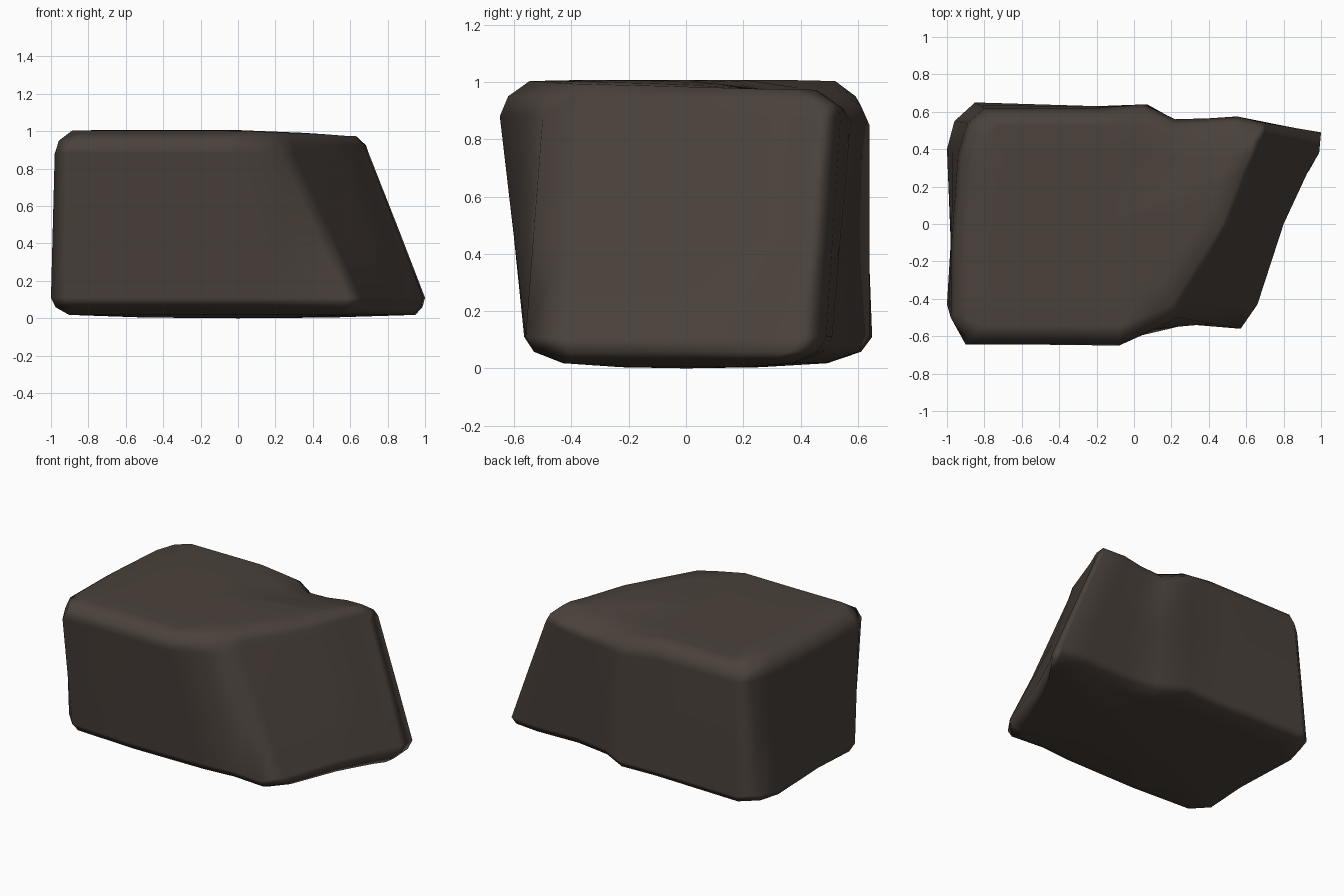
import bpy, bmesh
from mathutils import Vector

if "Cube" in bpy.data.objects:
    bpy.data.objects.remove(bpy.data.objects["Cube"])

# Footprint near the base and near the top, counter-clockwise from front left
LOW = [(-.9, -.54), (-.45, -.565), (.1, -.56), (.33, -.54), (.57, -.56),
       (.66, -.43), (.8, 0), (.93, .28), (.99, .38), (1, .49),
       (.82, .51), (.5, .5), (.25, .54), (.07, .64), (-.2, .63),
       (-.85, .65), (-.96, .55), (-1, .4), (-.98, -.1), (-1, -.43)]
HIGH = [(-.9, -.645), (-.5, -.645), (-.08, -.65), (.12, -.56), (.23, -.5),
        (.3, -.38), (.52, 0), (.64, .33), (.69, .45), (.7, .54),
        (.55, .575), (.4, .565), (.22, .56), (.05, .64), (-.2, .62),
        (-.8, .62), (-.89, .54), (-.94, .38), (-.975, -.1), (-.98, -.5)]
N = len(LOW)


def shrink(pts, kx, ky, cx=0):
    return [Vector((cx + (x - cx) * kx, y * ky)) for x, y in pts]


def blend(t):
    return [Vector(a).lerp(Vector(b), t) for a, b in zip(LOW, HIGH)]


def shaped(p, z):
    """Top falls gently to the right and dips at the back notch."""
    if z < .8:
        return z
    r = ((p[0] - .25) ** 2 + (p[1] - .5) ** 2) ** .5
    fall = .025 * max(0, min(1, p[0] / .6)) if z > .9 else 0
    return z - fall - .07 * max(0, 1 - r / .42)


centre = (-.15, 0)
layers = [
    (shrink(LOW, .5, .4), .004),
    (shrink(LOW, .925, .76, .3), .018),
    (shrink(LOW, .98, .94, .3), .058),
    (LOW, .11),
    (blend(.45), .46),
    (HIGH, .88),
    (shrink(HIGH, .977, .955), .95),
    (shrink(HIGH, .905, .84), 1.003),
    (shrink(HIGH, .74, .62, -.1), 1.006),
    (shrink(HIGH, .44, .33, -.15), 1.006),
]

# Rock body: stacked rings bridged with quads and closed by fans
bm = bmesh.new()
rings = [[bm.verts.new((p[0], p[1], shaped(p, z))) for p in pts]
         for pts, z in layers]
for r0, r1 in zip(rings, rings[1:]):
    for i in range(N):
        j = (i + 1) % N
        bm.faces.new((r0[i], r0[j], r1[j], r1[i]))
base = bm.verts.new((0, 0, 0))
cap = bm.verts.new((*centre, 1.006))
for i in range(N):
    j = (i + 1) % N
    bm.faces.new((rings[0][j], rings[0][i], base))
    bm.faces.new((rings[-1][i], rings[-1][j], cap))
bmesh.ops.recalc_face_normals(bm, faces=bm.faces)
for f in bm.faces:
    f.smooth = True

mesh = bpy.data.meshes.new("rock")
bm.to_mesh(mesh)
bm.free()
rock = bpy.data.objects.new("rock", mesh)
bpy.context.collection.objects.link(rock)

# Single dark brown stone colour
stone = bpy.data.materials.new("dark brown stone")
stone.diffuse_color = (.068, .053, .044, 1)
stone.use_nodes = True
stone.node_tree.nodes["Principled BSDF"].inputs["Base Color"].default_value = stone.diffuse_color
mesh.materials.append(stone)

# Soft shading with weighted normals keeps the broad faces flat
mod = rock.modifiers.new("weighted normals", 'WEIGHTED_NORMAL')
mod.weight = 80
